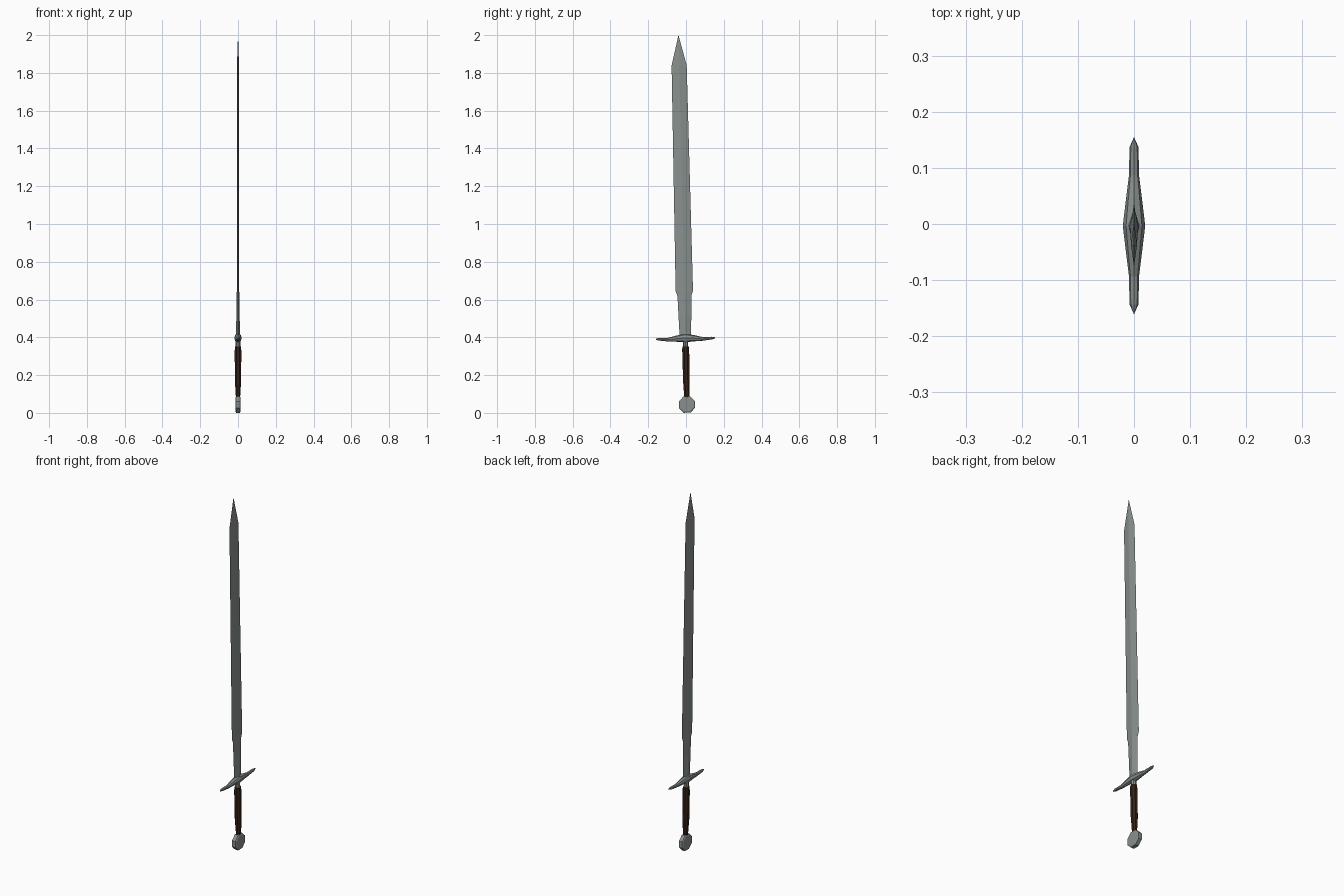
import bpy, bmesh, math
from mathutils import Matrix, Vector

if "Cube" in bpy.data.objects:
    bpy.data.objects.remove(bpy.data.objects["Cube"])

# The whole sword leans slightly towards -y
LEAN = Matrix.Translation((0, 0.006, 0)) @ Matrix.Rotation(0.023, 4, 'X')


def material(name, rgb):
    m = bpy.data.materials.new(name)
    m.diffuse_color = (*rgb, 1)
    m.use_nodes = True
    m.node_tree.nodes["Principled BSDF"].inputs["Base Color"].default_value = m.diffuse_color
    return m


steel = material("steel", (0.25, 0.28, 0.27))
leather = material("dark_leather", (0.035, 0.016, 0.008))


def loft(name, axis, sections, sides, mat, phase=0.0):
    """Skin elliptical rings; section = (centre, radius_a, radius_b)."""
    bm = bmesh.new()
    u, v = {'X': ((0, 1, 0), (0, 0, 1)),
            'Y': ((1, 0, 0), (0, 0, 1)),
            'Z': ((1, 0, 0), (0, 1, 0))}[axis]
    u, v = Vector(u), Vector(v)
    rings = []
    for centre, ra, rb in sections:
        c = Vector(centre)
        ring = []
        for i in range(sides):
            a = phase + 2 * math.pi * i / sides
            ring.append(bm.verts.new(c + u * ra * math.cos(a) + v * rb * math.sin(a)))
        rings.append(ring)
    for r0, r1 in zip(rings, rings[1:]):
        for i in range(sides):
            j = (i + 1) % sides
            bm.faces.new((r0[i], r0[j], r1[j], r1[i]))
    bm.faces.new(rings[0])
    bm.faces.new(rings[-1])
    bmesh.ops.remove_doubles(bm, verts=bm.verts, dist=1e-5)
    bmesh.ops.recalc_face_normals(bm, faces=bm.faces)
    me = bpy.data.meshes.new(name)
    bm.to_mesh(me)
    bm.free()
    me.materials.append(mat)
    ob = bpy.data.objects.new(name, me)
    ob.matrix_world = LEAN
    bpy.context.collection.objects.link(ob)
    return ob


def along_z(rows):
    return [((0, 0, z), rx, ry) for z, rx, ry in rows]


# Blade: diamond section, narrow thick base, wide body, pointed tip
loft("blade", 'Z', along_z([
    (0.39, 0.010, 0.030), (0.52, 0.009, 0.034), (0.62, 0.007, 0.037),
    (0.645, 0.0065, 0.046), (1.84, 0.0055, 0.040), (1.999, 0.0003, 0.0005)]),
    4, steel)

# Crossguard: thick middle, slim arms, pointed ends
half = [(0.05, 0.394, 0.014, 0.016), (0.09, 0.390, 0.009, 0.010),
        (0.14, 0.393, 0.008, 0.007), (0.157, 0.394, 0.0005, 0.003)]
rows = [(-y, z, a, b) for y, z, a, b in reversed(half)]
rows += [(0, 0.397, 0.020, 0.023)] + half
loft("crossguard", 'Y', [((0, y, z), a, b) for y, z, a, b in rows], 8, steel)

# Neck between guard and grip
loft("neck", 'Z', along_z([(0.33, 0.013, 0.013), (0.39, 0.013, 0.013)]), 8, steel)

# Grip: faceted, tapering towards the pommel
loft("grip", 'Z', along_z([
    (0.08, 0.012, 0.014), (0.11, 0.014, 0.016), (0.17, 0.018, 0.019),
    (0.33, 0.019, 0.020), (0.352, 0.017, 0.019)]), 8, leather, math.pi / 8)

# Pommel: eight-sided disc with a small bevel
R = 0.043 / math.cos(math.pi / 8)
loft("pommel", 'X', [((x, 0, 0.044), r, r) for x, r in (
    (-0.014, R * 0.86), (-0.010, R), (0.010, R), (0.014, R * 0.86))],
    8, steel, math.pi / 8)
